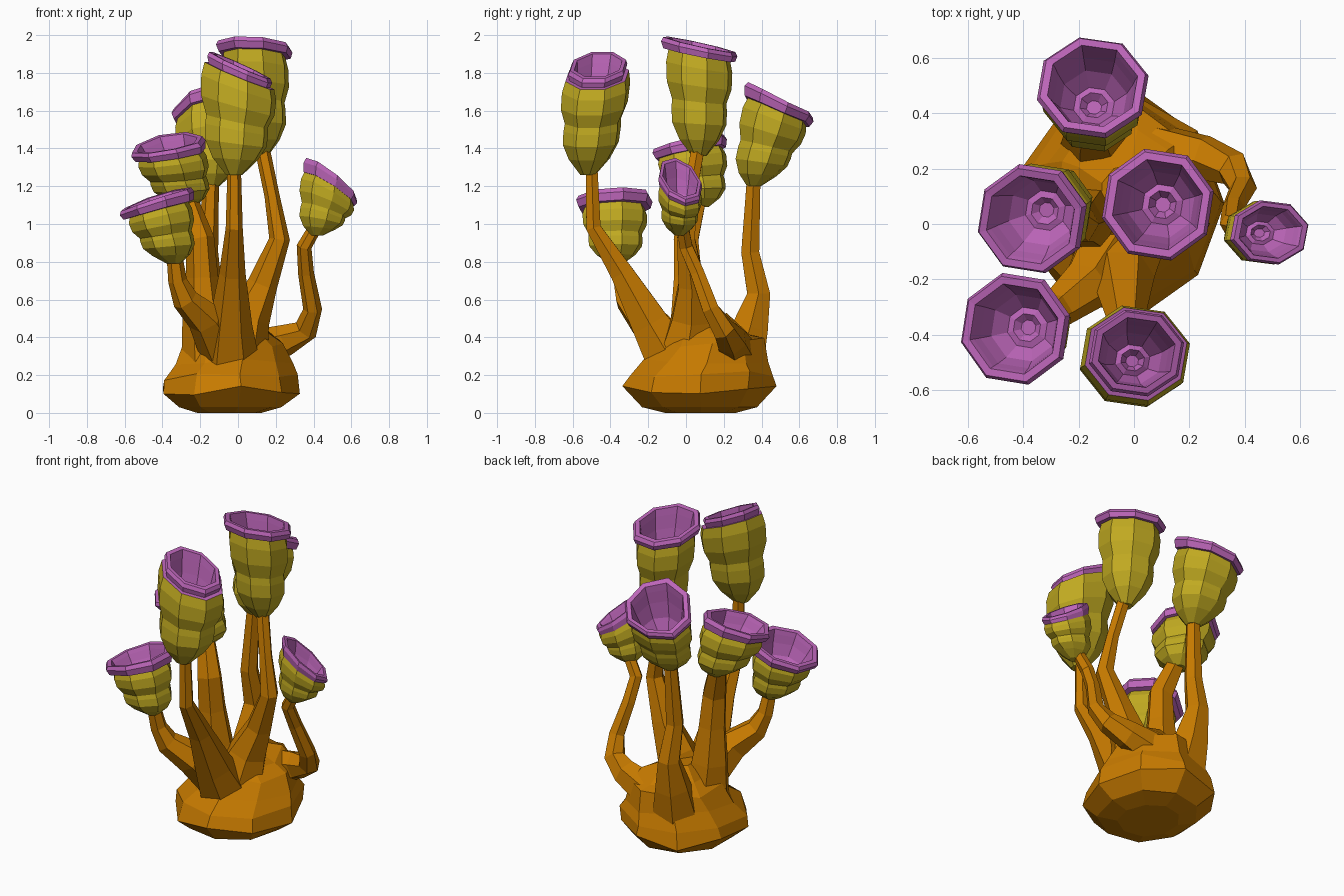
import bpy, bmesh, random
from math import cos, sin, pi
from mathutils import Vector

random.seed(4)


def material(name, rgb):
    m = bpy.data.materials.new(name)
    m.diffuse_color = (*rgb, 1)
    return m


ORANGE = material("orange", (0.57, 0.195, 0.0))
YELLOW = material("yellow", (0.53, 0.40, 0.015))
PURPLE = material("purple", (0.5, 0.13, 0.48))


def loft(name, rings, mats, second_mat_from=10**6):
    """Skin a closed mesh through rings of points, capped at both ends."""
    bm = bmesh.new()
    vs = [[bm.verts.new(p) for p in ring] for ring in rings]
    n = len(vs[0])
    for i in range(len(vs) - 1):
        for j in range(n):
            k = (j + 1) % n
            f = bm.faces.new((vs[i][j], vs[i][k], vs[i + 1][k], vs[i + 1][j]))
            f.material_index = int(i >= second_mat_from)
    bm.faces.new(vs[0][::-1])
    bm.faces.new(vs[-1]).material_index = len(mats) - 1
    bmesh.ops.recalc_face_normals(bm, faces=bm.faces)
    me = bpy.data.meshes.new(name)
    bm.to_mesh(me)
    bm.free()
    for m in mats:
        me.materials.append(m)
    ob = bpy.data.objects.new(name, me)
    bpy.context.collection.objects.link(ob)


# Lumpy base: z, centre x, centre y, radius x, radius y
BASE = [(0.0, -0.05, 0.08, 0.18, 0.19), (0.03, -0.05, 0.08, 0.29, 0.31),
        (0.12, -0.05, 0.075, 0.37, 0.405), (0.20, -0.05, 0.08, 0.355, 0.39),
        (0.28, -0.03, 0.11, 0.31, 0.33), (0.37, -0.02, 0.14, 0.27, 0.27),
        (0.44, -0.02, 0.13, 0.19, 0.22), (0.50, -0.03, 0.11, 0.09, 0.11)]
rings = []
for i, (z, cx, cy, rx, ry) in enumerate(BASE):
    ring = []
    for j in range(9):
        a = 2 * pi * j / 9
        s = random.uniform(0.94, 1.04)
        dz = random.uniform(-0.03, 0.03) if i > 1 else 0
        ring.append((cx + rx * s * cos(a), cy + ry * s * sin(a), z + dz))
    rings.append(ring)
loft("base", rings, [ORANGE])


# Stalks: tapered six-sided tubes along bent paths (x, y, z, radius)
def stalk(name, path):
    pts = [Vector(p[:3]) for p in path]
    rings = []
    for i, p in enumerate(pts):
        d = pts[min(i + 1, len(pts) - 1)] - pts[max(i - 1, 0)]
        q = Vector((0, 0, 1)).rotation_difference(d.normalized())
        r = path[i][3]
        rings.append([p + q @ Vector((r * cos(j * pi / 3), r * sin(j * pi / 3), 0))
                      for j in range(6)])
    loft(name, rings, [ORANGE])


stalk("stalk_centre", [(0.0, 0.0, 0.3, 0.16), (0.05, 0.03, 0.5, 0.12), (0.13, 0.03, 0.68, 0.08),
                       (0.22, 0.0, 0.92, 0.055), (0.18, 0.02, 1.15, 0.04), (0.12, 0.07, 1.44, 0.04)])
stalk("stalk_front", [(-0.04, -0.06, 0.25, 0.16), (-0.04, -0.19, 0.47, 0.115), (-0.03, -0.34, 0.74, 0.07),
                      (-0.02, -0.49, 0.98, 0.045), (-0.02, -0.5, 1.32, 0.035)])
stalk("stalk_back", [(-0.12, 0.28, 0.25, 0.15), (-0.14, 0.34, 0.45, 0.11), (-0.15, 0.385, 0.63, 0.07),
                     (-0.16, 0.34, 0.85, 0.055), (-0.14, 0.36, 1.28, 0.04)])
stalk("stalk_left", [(-0.15, 0.02, 0.25, 0.15), (-0.18, 0.02, 0.5, 0.115), (-0.19, 0.01, 0.72, 0.085),
                     (-0.20, 0.0, 0.92, 0.075), (-0.28, 0.07, 1.17, 0.05)])
stalk("stalk_front_left", [(-0.05, -0.03, 0.28, 0.14), (-0.17, -0.22, 0.5, 0.10), (-0.28, -0.31, 0.6, 0.07),
                           (-0.32, -0.34, 0.7, 0.05), (-0.34, -0.37, 0.86, 0.04)])
stalk("stalk_right", [(0.08, 0.26, 0.33, 0.11), (0.25, 0.24, 0.385, 0.085), (0.36, 0.2, 0.44, 0.065),
                      (0.395, 0.13, 0.55, 0.05), (0.36, 0.06, 0.74, 0.042), (0.35, 0.0, 0.88, 0.04),
                      (0.42, -0.02, 1.0, 0.035)])

# Cup profiles: (height fraction, radius fraction)
BODY = [(0, 0.22), (0.16, 0.60), (0.32, 0.82), (0.46, 0.84), (0.54, 0.82),
        (0.70, 0.98), (0.88, 1.0), (1.0, 0.93)]
INSIDE = [(1.0, 0.84), (0.93, 0.8), (0.8, 0.74), (0.62, 0.62), (0.48, 0.38),
          (0.50, 0.26), (0.44, 0.14)]


def cup(name, bottom, rim, rx, ry, sx, sy, body, curl=0.0):
    """Lobed cup whose rings shear from level at the bottom to the rim slope (sx, sy)."""
    b, c = Vector(bottom), Vector(rim)
    h = c.z - b.z
    e = 0.055 / h                     # height of the rim band
    prof = [(t * (1 - e), r * body) for t, r in BODY]
    outer = len(prof) - 1
    prof += [(1 - e, 0.98), (1 - 0.4 * e, 1.04), (1.0, 0.98)] + INSIDE
    rings = []
    for t, r in prof:
        ring = []
        for j in range(8):
            a = 2 * pi * (j + 0.3) / 8
            x, y = rx * r * cos(a), ry * r * sin(a)
            z = sx * x + sy * y + curl * (y / ry) ** 2
            ring.append(b.lerp(c, t) + Vector((x, y, t * z)))
        rings.append(ring)
    loft(name, rings, [YELLOW, PURPLE], outer)


cup("cup_centre", (0.12, 0.07, 1.36), (0.085, 0.07, 1.95), 0.2, 0.2, -0.06, -0.22, 0.9)
cup("cup_front", (-0.02, -0.52, 1.26), (0.01, -0.465, 1.84), 0.17, 0.155, -0.45, 0.08, 1.2)
cup("cup_back", (-0.14, 0.36, 1.2), (-0.15, 0.5, 1.625), 0.2, 0.18, 0.2, -0.5, 0.95, 0.035)
cup("cup_left", (-0.27, 0.08, 1.09), (-0.375, 0.015, 1.42), 0.195, 0.195, 0.18, 0.24, 0.95, 0.015)
cup("cup_front_left", (-0.34, -0.37, 0.79), (-0.435, -0.38, 1.13), 0.195, 0.2, 0.33, 0.05, 0.88, 0.015)
cup("cup_right", (0.42, -0.035, 0.94), (0.495, -0.03, 1.24), 0.14, 0.115, -0.75, -0.38, 1.03)
